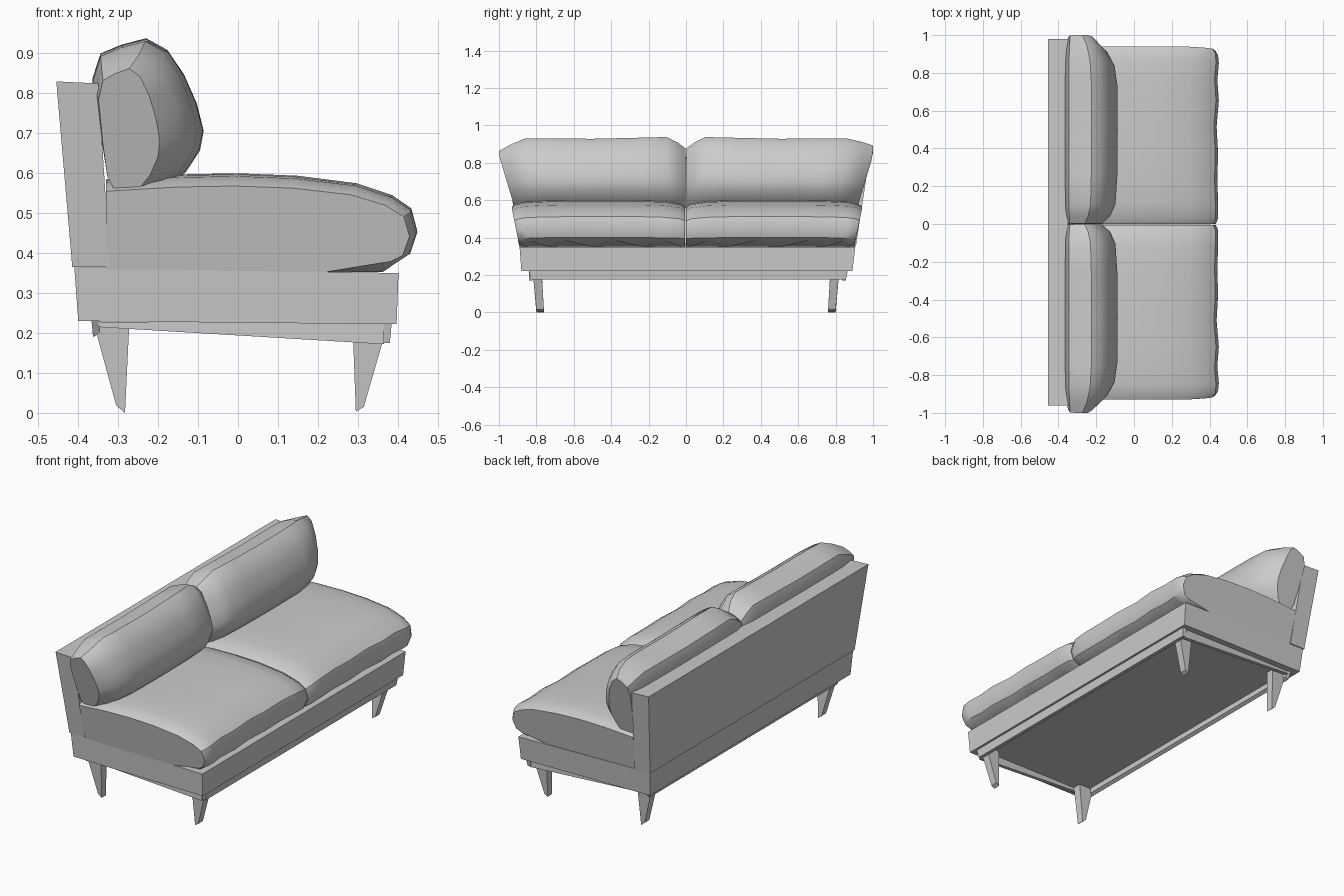
import bpy, bmesh

if "Cube" in bpy.data.objects:
    bpy.data.objects.remove(bpy.data.objects["Cube"])


def finish(name, bm, smooth=None):
    bmesh.ops.recalc_face_normals(bm, faces=bm.faces[:])
    me = bpy.data.meshes.new(name)
    bm.to_mesh(me)
    bm.free()
    ob = bpy.data.objects.new(name, me)
    bpy.context.collection.objects.link(ob)
    if smooth:
        bpy.ops.object.select_all(action='DESELECT')
        ob.select_set(True)
        bpy.context.view_layer.objects.active = ob
        bpy.ops.object.shade_smooth_by_angle(angle=smooth)
    return ob


def bridge(bm, rings):
    """Skin a list of equal vertex rings and cap both ends."""
    for a, b in zip(rings, rings[1:]):
        n = len(a)
        for i in range(n):
            bm.faces.new((a[i], a[(i + 1) % n], b[(i + 1) % n], b[i]))
    bm.faces.new(rings[0])
    bm.faces.new(rings[-1])


def block(name, bottom, top):
    """Six-sided block; each end is x0, x1, y0, y1, z at x0, z at x1."""
    bm = bmesh.new()
    rings = []
    for x0, x1, y0, y1, za, zb in (bottom, top):
        pts = [(x0, y0, za), (x1, y0, zb), (x1, y1, zb), (x0, y1, za)]
        rings.append([bm.verts.new(p) for p in pts])
    bridge(bm, rings)
    return finish(name, bm)


def cushion(name, profile, stations, inner, outer, pivot, lean, lean_z, scallop=None):
    """Loft an x-z profile along y; stations are (u, x scale, z scale)."""
    bm = bmesh.new()
    rings = []
    for k, (u, sx, sz) in enumerate(stations):
        ring = []
        for i, (x, z) in enumerate(profile):
            if i == scallop and k % 2 == 0:      # gathered lower front seam
                x, z = x + 0.035, z + 0.03
            x = pivot[0] + (x - pivot[0]) * sx
            z = pivot[1] + (z - pivot[1]) * sz
            side = 1 if outer > 0 else -1
            y = inner + u * (outer - inner) + side * u ** 4 * lean * min(0, z - lean_z)
            ring.append(bm.verts.new((x, y, z)))
        rings.append(ring)
    bridge(bm, rings)
    return finish(name, bm, 0.6)


# Frame: plinth, leaning back panel and under-rails
block("base", (-0.40, 0.397, -0.88, 0.89, 0.23, 0.222),
      (-0.41, 0.402, -0.89, 0.905, 0.365, 0.35))
block("back_panel", (-0.415, -0.32, -0.895, 0.91, 0.365, 0.365),
      (-0.455, -0.35, -0.96, 0.98, 0.83, 0.825))
block("front_rail", (0.36, 0.38, -0.83, 0.855, 0.175, 0.175),
      (0.36, 0.385, -0.84, 0.865, 0.226, 0.226))
block("back_rail", (-0.363, -0.345, -0.82, 0.84, 0.19, 0.20),
      (-0.367, -0.345, -0.84, 0.86, 0.232, 0.232))
for side, y in (("left", -0.83), ("right", 0.845)):
    block(side + "_rail", (-0.35, 0.365, y - 0.01, y + 0.01, 0.215, 0.172),
          (-0.35, 0.365, y - 0.01, y + 0.01, 0.228, 0.226))

# Tapered, inward-leaning legs
for side, s in (("left", -1), ("right", 1)):
    ys = sorted((s * 0.76, s * 0.80))
    yt = sorted((s * 0.772, s * 0.82))
    block(side + "_front_leg", (0.295, 0.315, *ys, 0.003, 0.015),
          (0.287, 0.375, *yt, 0.222, 0.222))
    block(side + "_back_leg", (-0.305, -0.283, *ys, 0.018, 0.0),
          (-0.362, -0.272, *yt, 0.228, 0.228))

# Seat cushions
seat = [(-0.33, 0.36), (0.05, 0.355), (0.24, 0.353), (0.37, 0.353), (0.435, 0.40),
        (0.453, 0.455), (0.438, 0.512), (0.39, 0.545), (0.30, 0.575), (0.15, 0.594),
        (0, 0.60), (-0.15, 0.597), (-0.33, 0.585)]
seat_st = [(0, 0.975, 0.86), (0.03, 0.99, 0.93), (0.12, 0.99, 0.98), (0.25, 0.985, 1),
           (0.4, 0.99, 1), (0.55, 0.98, 1), (0.7, 0.995, 1), (0.82, 0.985, 0.99),
           (0.92, 0.995, 0.97), (0.97, 0.99, 0.93), (1, 0.97, 0.87)]
for side, inner, outer in (("left", -0.005, -0.93), ("right", 0.0, 0.94)):
    cushion(side + "_seat_cushion", seat, seat_st, inner, outer, (-0.33, 0.355),
            0.2, 0.55, scallop=3)

# Back pillows, bulging forward and flaring outward at the top
pillow = [(-0.29, 0.555), (-0.17, 0.57), (-0.13, 0.605), (-0.095, 0.66), (-0.086, 0.71),
          (-0.103, 0.78), (-0.133, 0.85), (-0.175, 0.912), (-0.225, 0.938), (-0.29, 0.922),
          (-0.345, 0.90), (-0.365, 0.84), (-0.345, 0.70), (-0.325, 0.60)]
pillow_st = [(0, 0.66, 0.84), (0.04, 0.84, 0.92), (0.1, 0.95, 1), (0.25, 0.99, 0.99),
             (0.5, 1, 0.975), (0.75, 0.99, 0.98), (0.86, 0.93, 0.98)]
for side, inner, outer, tip in (("left", -0.003, -1, 0.80), ("right", 0.003, 1, 0.88)):
    ends = [(0.94, 0.78, (tip + 0.98) / 2), (1, 0.55, tip)]
    cushion(side + "_back_pillow", pillow, pillow_st + ends, inner, outer,
            (-0.33, 0.56), 0.3, 0.84)
